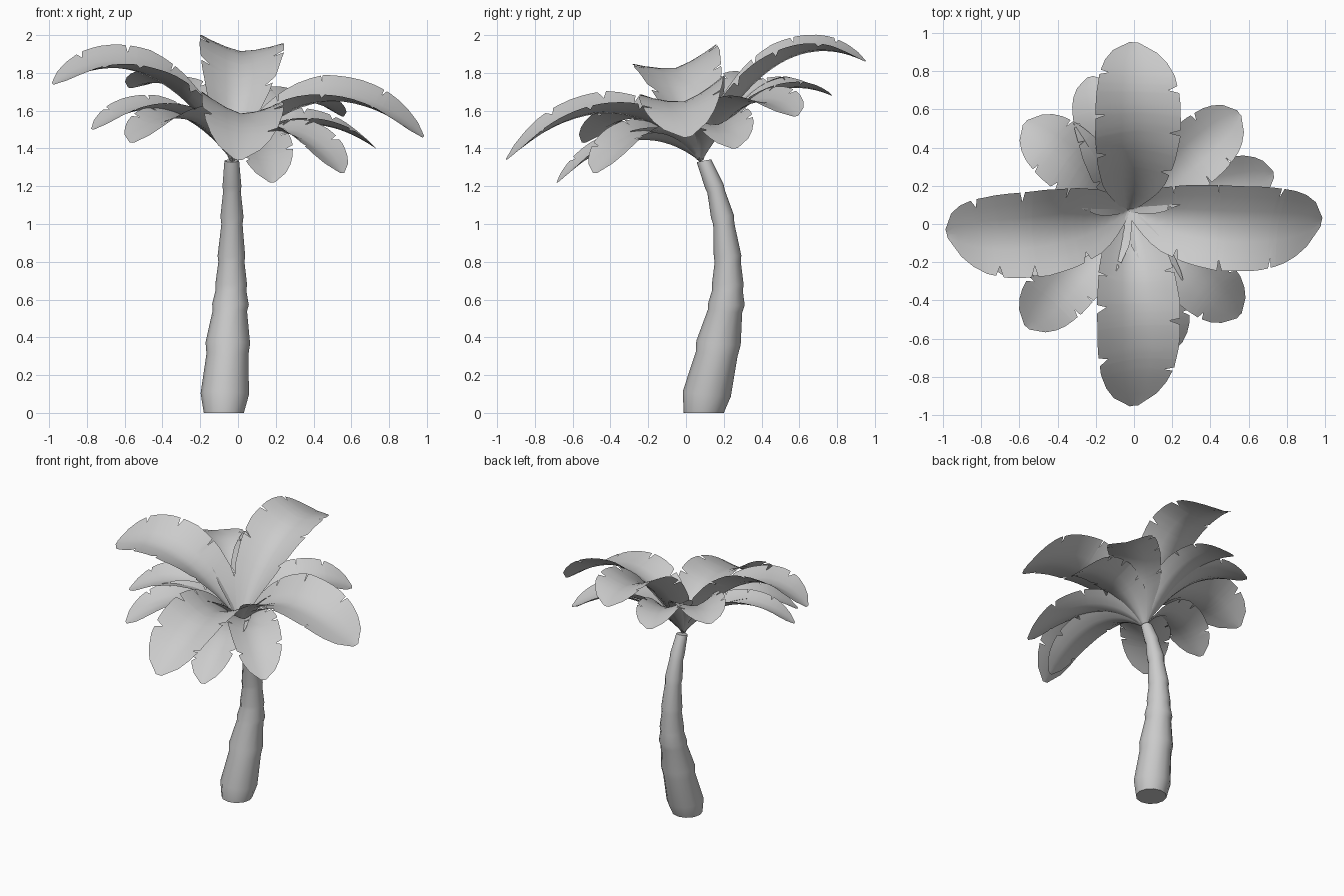
import bpy, bmesh, math, random
from mathutils import Vector, Matrix

if "Cube" in bpy.data.objects:
    bpy.data.objects.remove(bpy.data.objects["Cube"])

random.seed(4)
CROWN = Vector((-0.03, 0.075, 1.33))
UP = Vector((0, 0, 1))


def interp(pts, s):
    for (a, va), (b, vb) in zip(pts, pts[1:]):
        if s <= b:
            return va + (vb - va) * (s - a) / (b - a)
    return pts[-1][1]


def finish(bm, name, angle):
    me = bpy.data.meshes.new(name)
    bm.to_mesh(me)
    bm.free()
    ob = bpy.data.objects.new(name, me)
    bpy.context.collection.objects.link(ob)
    bpy.ops.object.select_all(action='DESELECT')
    ob.select_set(True)
    bpy.context.view_layer.objects.active = ob
    bpy.ops.object.shade_smooth_by_angle(angle=math.radians(angle))


# Curved, tapering trunk with ring ridges: x, y, z, radius
RINGS = [(-.075, .094, 0, .106), (-.07, .11, .1, .128), (-.056, .162, .31, .111),
         (-.054, .172, .37, .118), (-.043, .207, .54, .091), (-.04, .214, .575, .097),
         (-.037, .22, .65, .081), (-.036, .221, .68, .084), (-.035, .221, .80, .069),
         (-.035, .22, .83, .073), (-.032, .2, 1.0, .056), (-.032, .193, 1.04, .061),
         (-.032, .16, 1.17, .047), (-.032, .15, 1.2, .05), (-.033, .095, 1.335, .039)]


def build_trunk(sides=12):
    bm = bmesh.new()
    pts = [Vector(r[:3]) for r in RINGS]
    loops = []
    for i, p in enumerate(pts):
        t = (pts[min(i + 1, len(pts) - 1)] - pts[max(i - 1, 0)]).normalized()
        q = UP.rotation_difference(t.lerp(UP, .5 if i else 1))
        loops.append([bm.verts.new(p + q @ Vector((math.cos(a), math.sin(a), 0)) * RINGS[i][3])
                      for a in (2 * math.pi * k / sides for k in range(sides))])
    for a, b in zip(loops, loops[1:]):
        for k in range(sides):
            j = (k + 1) % sides
            bm.faces.new((a[k], a[j], b[j], b[k]))
    bm.faces.new(loops[0][::-1])
    bm.faces.new(loops[-1])
    finish(bm, "trunk", 50)


# Arching frond: cupped sheet with torn notches along both edges
WIDTH = [(0, .08), (.1, .4), (.2, .7), (.35, .9), (.5, 1), (.7, .99), (.82, .88),
         (.91, .68), (.97, .4), (1, .1)]
CUP = [(0, .75), (.25, .52), (.55, .38), (.8, .27), (1, .1)]
COLS = (-1, -.72, -.36, 0, .36, .72, 1)


def build_frond(name, tip, half_width, lift, roll, shift=(0, 0)):
    tip = Vector(tip)
    out = Vector((tip.x - CROWN.x, tip.y - CROWN.y, 0))
    length = out.length
    out.normalize()
    left = Vector((-out.y, out.x, 0))
    ctrl = CROWN + out * length * .45 + UP * (lift + .5 * (tip.z - CROWN.z))
    ctrl += Vector((*shift, 0)) * 2
    # stations along the frond, with three tears per edge
    steps = {i / 18: 0 for i in range(19)}
    for sd in (-1, 1):
        for base in (.33, .56, .78):
            n = base + random.uniform(-.07, .07)
            steps.update({n - .012: 0, n: sd, n + .025: 0})
    bm = bmesh.new()
    rows = []
    for s in sorted(steps):
        p = CROWN * (1 - s) ** 2 + ctrl * 2 * s * (1 - s) + tip * s * s
        t = ((ctrl - CROWN) * (1 - s) + (tip - ctrl) * s).normalized()
        side = Matrix.Rotation(math.radians(-roll * min(1, s * 2)), 3, t) @ left
        up = t.cross(side).normalized()
        up = (up + UP * .8 * (1 - s)).normalized()
        w = half_width * interp(WIDTH, s)
        row = []
        for v in COLS:
            u = v * .76 if steps[s] == v and v else v
            rise = interp(CUP, s) * w * abs(u) ** 1.4
            row.append(bm.verts.new(p + side * w * u + up * rise))
        rows.append(row)
    for a, b in zip(rows, rows[1:]):
        for k in range(len(COLS) - 1):
            bm.faces.new((a[k], b[k], b[k + 1], a[k + 1]))
    finish(bm, name, 60)


build_trunk()

# Large upper fronds, then shorter lower ones: tip, half width, lift, roll, sideways bow
FRONDS = [
    ("upper_frond_right", (.98, .01, 1.46), .23, .5, -13, (0, -.05)),
    ("upper_frond_left", (-.98, -.05, 1.74), .23, .5, 13, (0, -.05)),
    ("upper_frond_back", (0, .95, 1.86), .225, .50, -6, (.03, 0)),
    ("upper_frond_front", (0, -.95, 1.34), .22, .5, 8, (.03, 0)),
    ("middle_frond_right", (.73, .26, 1.40), .16, .32, -10),
    ("middle_frond_front", (.18, -.68, 1.22), .16, .33, 0, (.02, 0)),
    ("middle_frond_left", (-.77, -.2, 1.5), .16, .36, 8),
    ("middle_frond_back", (-.23, .77, 1.68), .16, .34, -5),
    ("lower_frond_back_right", (.55, .58, 1.57), .175, .35, -8),
    ("lower_frond_back_left", (-.57, .53, 1.72), .175, .33, -5),
    ("lower_frond_front_left", (-.56, -.54, 1.43), .175, .35, 0),
    ("lower_frond_front_right", (.55, -.48, 1.27), .175, .36, 0),
]
for f in FRONDS:
    build_frond(*f)
